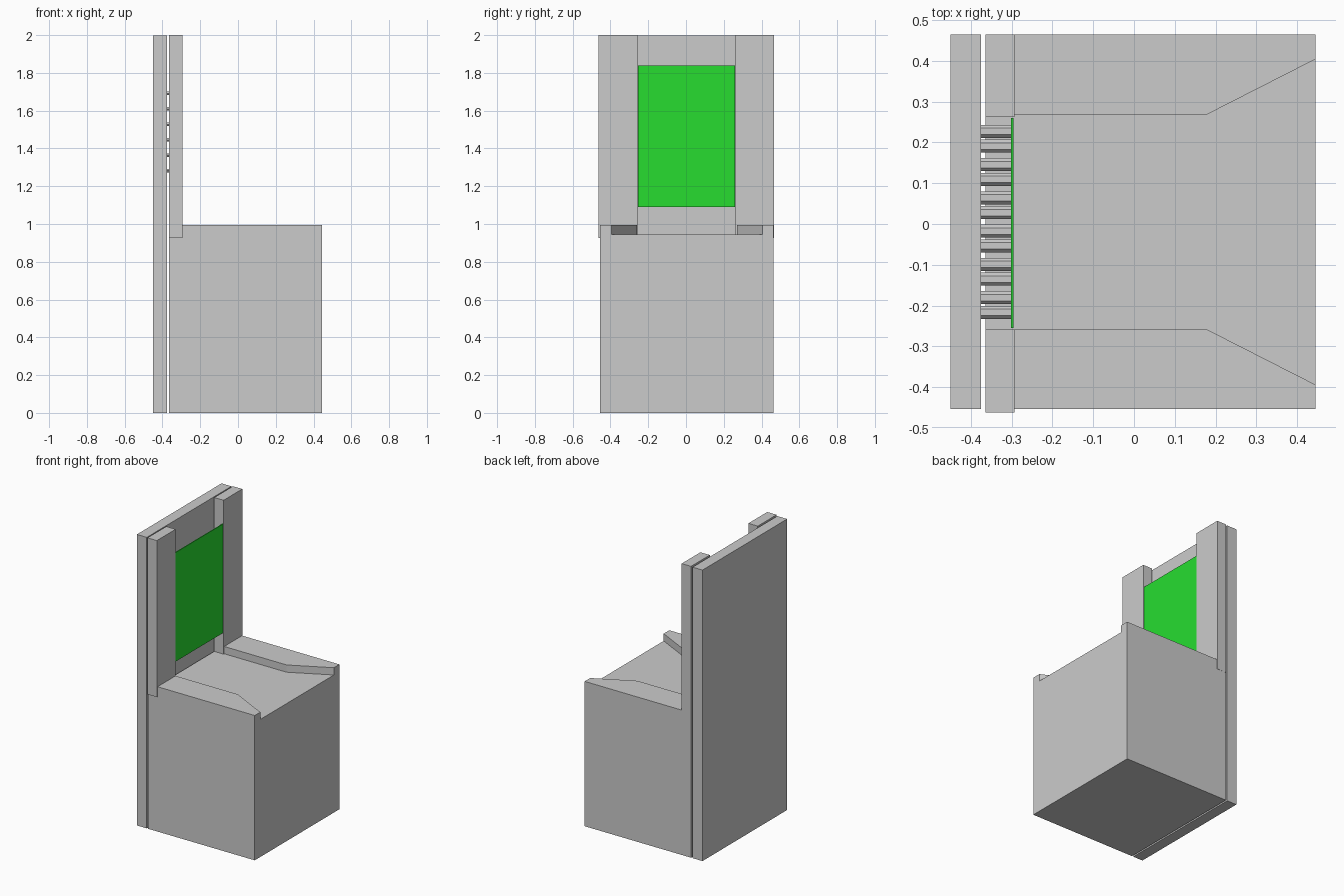
import bpy, bmesh, math
from mathutils import Matrix

if "Cube" in bpy.data.objects:
    bpy.data.objects.remove(bpy.data.objects["Cube"])


def finish(name, bm):
    bmesh.ops.recalc_face_normals(bm, faces=bm.faces[:])
    me = bpy.data.meshes.new(name)
    bm.to_mesh(me)
    bm.free()
    ob = bpy.data.objects.new(name, me)
    bpy.context.collection.objects.link(ob)
    return ob


def box(name, x, y, z):
    bm = bmesh.new()
    bmesh.ops.create_cube(bm, size=1)
    for v in bm.verts:
        v.co = [r[0] if c < 0 else r[1] for r, c in zip((x, y, z), v.co)]
    return finish(name, bm)


def prism(name, outline, z0, z1):
    bm = bmesh.new()
    face = bm.faces.new([bm.verts.new((x, y, z0)) for x, y in outline])
    ext = bmesh.ops.extrude_face_region(bm, geom=[face])
    for v in ext["geom"]:
        if isinstance(v, bmesh.types.BMVert):
            v.co.z = z1
    return finish(name, bm)


# tall back panel
box("back_panel", (-0.45, -0.375), (-0.454, 0.464), (0, 1.997))

# base block with a flared channel cut in its top
base = box("base_block", (-0.364, 0.445), (-0.454, 0.464), (0, 0.994))
half = [(-0.5, 0.264), (0.18, 0.264), (0.445, 0.399), (0.55, 0.452)]
mid = 0.005
outline = [(x, mid + y) for x, y in half] + [(x, mid - y) for x, y in reversed(half)]
cutter = prism("channel_cutter", outline, 0.944, 1.2)
cutter.hide_render = True
mod = base.modifiers.new("channel", "BOOLEAN")
mod.operation = "DIFFERENCE"
mod.solver = "EXACT"
mod.object = cutter
bpy.context.view_layer.objects.active = base
bpy.ops.object.modifier_apply(modifier=mod.name)
bpy.data.objects.remove(cutter)

# upright strips beside the screen
box("left_upright", (-0.364, -0.293), (-0.462, -0.258), (0.926, 2.0))
box("right_upright", (-0.364, -0.293), (0.262, 0.465), (0.926, 2.0))

# green screen
screen = box("screen", (-0.301, -0.295), (-0.255, 0.26), (1.09, 1.838))
green = bpy.data.materials.new("screen_green")
green.diffuse_color = (0.02, 0.72, 0.03, 1)
green.use_nodes = True
green.node_tree.nodes["Principled BSDF"].inputs["Base Color"].default_value = green.diffuse_color
screen.data.materials.append(green)

# rows of small pegs holding the screen off the back panel
bm = bmesh.new()
for row in range(6):
    for pair in range(6):
        for side in (-1, 1):
            y = 0.209 - 0.0815 * pair + 0.018 * side
            place = (Matrix.Translation((-0.338, y, 1.282 + 0.082 * row))
                     @ Matrix.Diagonal((1, 1.6, 1, 1))
                     @ Matrix.Rotation(math.pi / 2, 4, "Y"))
            bmesh.ops.create_cone(bm, cap_ends=True, segments=6, radius1=0.01,
                                  radius2=0.01, depth=0.074, matrix=place)
finish("screen_pegs", bm)
